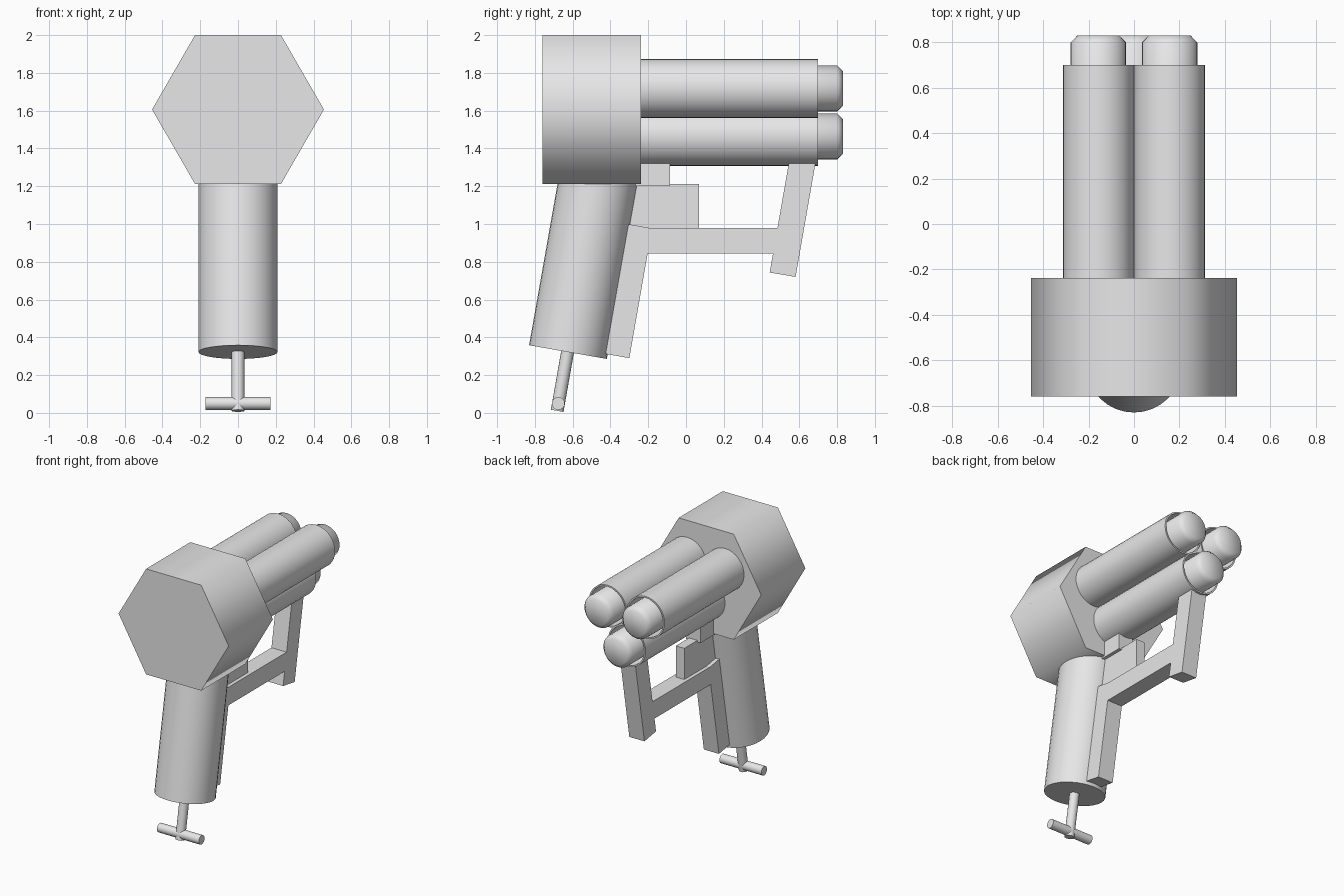
import bpy, bmesh, math
from mathutils import Vector

cube = bpy.data.objects.get("Cube")
if cube:
    bpy.data.objects.remove(cube, do_unlink=True)

grey = bpy.data.materials.new("light_grey")
grey.use_nodes = True
grey.diffuse_color = (0.8, 0.8, 0.8, 1)
grey.node_tree.nodes["Principled BSDF"].inputs["Base Color"].default_value = (0.8, 0.8, 0.8, 1)


def finish(bm, name, smooth_angle=None):
    bmesh.ops.recalc_face_normals(bm, faces=bm.faces)
    mesh = bpy.data.meshes.new(name)
    bm.to_mesh(mesh)
    bm.free()
    mesh.materials.append(grey)
    obj = bpy.data.objects.new(name, mesh)
    bpy.context.collection.objects.link(obj)
    if smooth_angle:
        bpy.ops.object.select_all(action="DESELECT")
        obj.select_set(True)
        bpy.context.view_layer.objects.active = obj
        bpy.ops.object.shade_smooth_by_angle(angle=math.radians(smooth_angle))
    return obj


def turned(name, origin, axis, profile, sides=32, smooth_angle=50):
    """Rings of (distance along axis, radius), closed at both ends."""
    bm = bmesh.new()
    turn = Vector(axis).to_track_quat("Z", "Y")
    rings = []
    for dist, rad in profile:
        ring = []
        for i in range(sides):
            a = math.tau * i / sides
            p = Vector((rad * math.cos(a), rad * math.sin(a), dist))
            ring.append(bm.verts.new(Vector(origin) + turn @ p))
        rings.append(ring)
    for low, high in zip(rings, rings[1:]):
        for i in range(sides):
            j = (i + 1) % sides
            bm.faces.new((low[i], low[j], high[j], high[i]))
    bm.faces.new(rings[0])
    bm.faces.new(rings[-1])
    return finish(bm, name, smooth_angle)


def plate(name, outline, width):
    """Side outline of (y, z) points given thickness along x."""
    bm = bmesh.new()
    face = bm.faces.new([bm.verts.new((-width / 2, y, z)) for y, z in outline])
    out = bmesh.ops.extrude_face_region(bm, geom=[face])
    verts = [v for v in out["geom"] if isinstance(v, bmesh.types.BMVert)]
    bmesh.ops.translate(bm, verts=verts, vec=(width, 0, 0))
    return finish(bm, name)


# Hexagonal housing
turned("housing", (0, -0.76, 1.606), (0, 1, 0), [(0, 0.455), (0.522, 0.455)], 6, 65)

# Three open barrels, each holding a round-nosed shell
for side, x, z in (("left", 0.157, 1.718), ("right", -0.157, 1.718), ("lower", 0, 1.464)):
    turned(side + "_barrel", (x, -0.3, z), (0, 1, 0),
           [(0, 0.156), (1.0, 0.156), (1.0, 0.145), (0.75, 0.145)])
    turned(side + "_shell", (x, 0.4, z), (0, 1, 0),
           [(0, 0.122), (0.4, 0.122), (0.43, 0.093)])

# Slanted handle with a pull cord hanging from its base
slant = (0, math.sin(math.radians(10)), math.cos(math.radians(10)))
turned("handle", (0, -0.625, 0.322), slant, [(0, 0.209), (1.0, 0.209)])
turned("pull_rod", (0, -0.682, 0.011), slant, [(0, 0.034), (0.36, 0.034)], 16)
turned("pull_bar", (-0.173, -0.676, 0.05), (1, 0, 0), [(0, 0.034), (0.346, 0.034)], 16)

# Handle strip, guard bar and forward grip
width = 0.125
plate("handle_strip", [(-0.47, 0.32), (-0.3, 0.29), (-0.18, 0.977), (-0.35, 1.007)], width)
plate("guard_bar", [(-0.25, 0.845), (0.5, 0.845), (0.5, 0.98), (-0.25, 0.98)], width)
plate("forward_grip", [(0.443, 0.743), (0.58, 0.72), (0.685, 1.32), (0.548, 1.344)], width)

# Trigger block and its mount under the barrels
plate("trigger", [(-0.36, 0.98), (0.07, 0.98), (0.07, 1.213), (-0.36, 1.213)], 0.07)
plate("trigger_mount", [(-0.3, 1.2), (-0.085, 1.2), (-0.085, 1.34), (-0.3, 1.34)], 0.12)
